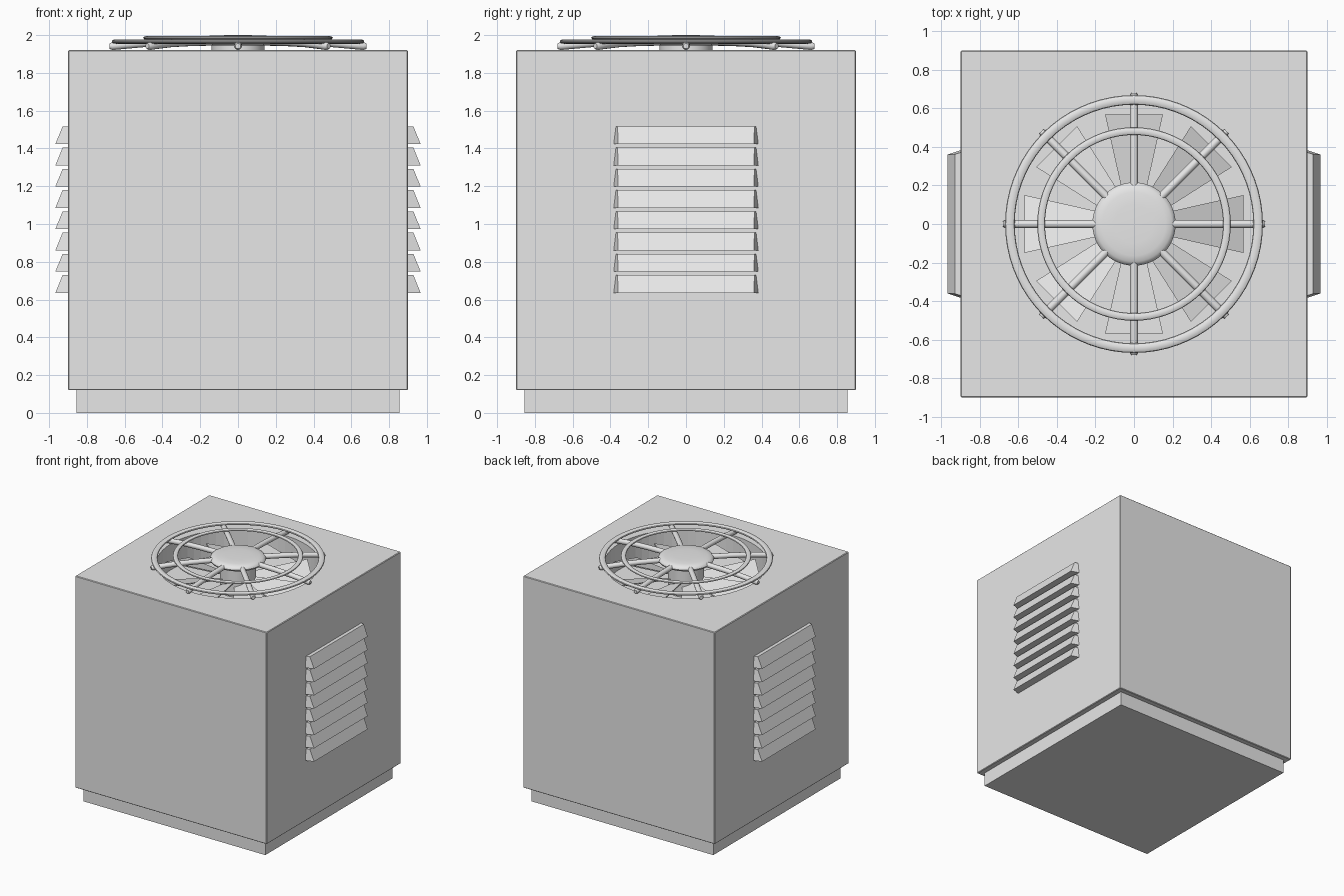
import bpy, bmesh, math
from mathutils import Vector, Matrix

if "Cube" in bpy.data.objects:
    bpy.data.objects.remove(bpy.data.objects["Cube"])

grey = bpy.data.materials.new("light_grey_metal")
grey.diffuse_color = (0.8, 0.8, 0.8, 1)
grey.use_nodes = True
grey.node_tree.nodes["Principled BSDF"].inputs["Base Color"].default_value = grey.diffuse_color


def finish(bm, name, smooth=False):
    bmesh.ops.recalc_face_normals(bm, faces=bm.faces)
    me = bpy.data.meshes.new(name)
    bm.to_mesh(me)
    bm.free()
    ob = bpy.data.objects.new(name, me)
    bpy.context.collection.objects.link(ob)
    me.materials.append(grey)
    if smooth:
        bpy.ops.object.select_all(action='DESELECT')
        ob.select_set(True)
        bpy.context.view_layer.objects.active = ob
        bpy.ops.object.shade_smooth_by_angle(angle=math.radians(35))
    return ob


def box(name, half, z0, z1, bevel=0.0):
    bm = bmesh.new()
    bmesh.ops.create_cube(bm, size=1)
    for v in bm.verts:
        v.co = (v.co.x * 2 * half, v.co.y * 2 * half, z0 + (v.co.z + 0.5) * (z1 - z0))
    if bevel:
        bmesh.ops.bevel(bm, geom=bm.edges[:], offset=bevel, segments=1, affect='EDGES')
    return finish(bm, name)


def lathe(name, profile, steps=64, closed=False):
    """Spin (radius, z) points around the z axis."""
    bm = bmesh.new()
    vs = [bm.verts.new((r, 0, z)) for r, z in profile]
    pairs = list(zip(vs, vs[1:])) + ([(vs[-1], vs[0])] if closed else [])
    es = [bm.edges.new(p) for p in pairs]
    bmesh.ops.spin(bm, geom=vs + es, axis=(0, 0, 1), cent=(0, 0, 0),
                   angle=math.tau, steps=steps, use_merge=False)
    bmesh.ops.remove_doubles(bm, verts=bm.verts, dist=1e-5)
    return finish(bm, name, True)


def ring(name, radius, z, rw, rh):
    pts = [(radius + rw * math.cos(a * math.tau / 12), z + rh * math.sin(a * math.tau / 12))
           for a in range(12)]
    return lathe(name, pts, 72, True)


# plinth and cabinet
box("base_plinth", 0.855, 0, 0.125)
cabinet = box("cabinet", 0.9, 0.12, 1.92, 0.005)

# round fan well cut into the top
bm = bmesh.new()
bmesh.ops.create_cone(bm, cap_ends=True, segments=64, radius1=0.63, radius2=0.63,
                      depth=0.5, matrix=Matrix.Translation((0, 0, 1.95)))
cutter = finish(bm, "well_cutter")
cutter.hide_render = True
mod = cabinet.modifiers.new("well", 'BOOLEAN')
mod.operation = 'DIFFERENCE'
mod.solver = 'EXACT'
mod.object = cutter
bpy.context.view_layer.objects.active = cabinet
bpy.ops.object.modifier_apply(modifier="well")
bpy.data.objects.remove(cutter)

# louvres on both sides
for side, label in ((1, "right"), (-1, "left")):
    bm = bmesh.new()
    for i in range(8):
        zb = 0.635 + i * 0.1125
        zt = zb + 0.094
        loops = []
        for s in (-1, 1):
            pts = [(0.89, 0.386, zb), (0.967, 0.36, zb), (0.929, 0.362, zt), (0.89, 0.374, zt)]
            loops.append([bm.verts.new((side * x, s * y, z)) for x, y, z in pts])
        a, b = loops
        bm.faces.new(a)
        bm.faces.new(b)
        for k in range(4):
            n = (k + 1) % 4
            bm.faces.new((a[k], a[n], b[n], b[k]))
    finish(bm, label + "_louvres")

# eight tapered, pitched fan blades
bm = bmesh.new()
for i in range(8):
    rot = Matrix.Rotation(i * math.tau / 8, 4, 'Z')
    layers = []
    for dz in (-0.005, 0.005):
        pts = [(0.12, -0.05, -0.02), (0.568, -0.15, -0.04),
               (0.568, 0.15, 0.04), (0.12, 0.05, 0.02)]
        layers.append([bm.verts.new(rot @ Vector((x, y, 1.80 + z + dz))) for x, y, z in pts])
    a, b = layers
    bm.faces.new(a)
    bm.faces.new(b)
    for k in range(4):
        n = (k + 1) % 4
        bm.faces.new((a[k], a[n], b[n], b[k]))
finish(bm, "fan_blades")

# motor hub and domed guard cap
lathe("motor_hub", [(0, 1.70), (0.14, 1.70), (0.14, 1.96), (0, 1.96)], 40)
lathe("guard_cap", [(0, 1.945), (0.195, 1.945), (0.21, 1.953), (0.216, 1.966), (0.21, 1.979),
                    (0.195, 1.989), (0.165, 1.996), (0.1, 1.999), (0, 2.0)], 48)

# guard rings
ring("outer_guard_ring", 0.644, 1.966, 0.025, 0.012)
ring("inner_guard_ring", 0.482, 1.986, 0.02, 0.009)

# eight guard spokes, sloping down to the rim
bm = bmesh.new()
path = [(0.15, 1.966), (0.35, 1.963), (0.5, 1.957), (0.6, 1.948), (0.665, 1.942), (0.68, 1.942)]
for i in range(8):
    rot = Matrix.Rotation(i * math.tau / 8, 4, 'Z')
    prev = None
    for j, (r, z) in enumerate(path):
        rad = 0.014 if j == len(path) - 1 else 0.021
        cur = [bm.verts.new(rot @ Vector((r, rad * math.cos(k * math.tau / 12),
                                          z + rad * math.sin(k * math.tau / 12))))
               for k in range(12)]
        if prev:
            for k in range(12):
                n = (k + 1) % 12
                bm.faces.new((prev[k], prev[n], cur[n], cur[k]))
        else:
            bm.faces.new(cur)
        prev = cur
    bm.faces.new(prev)
finish(bm, "guard_spokes", True)
